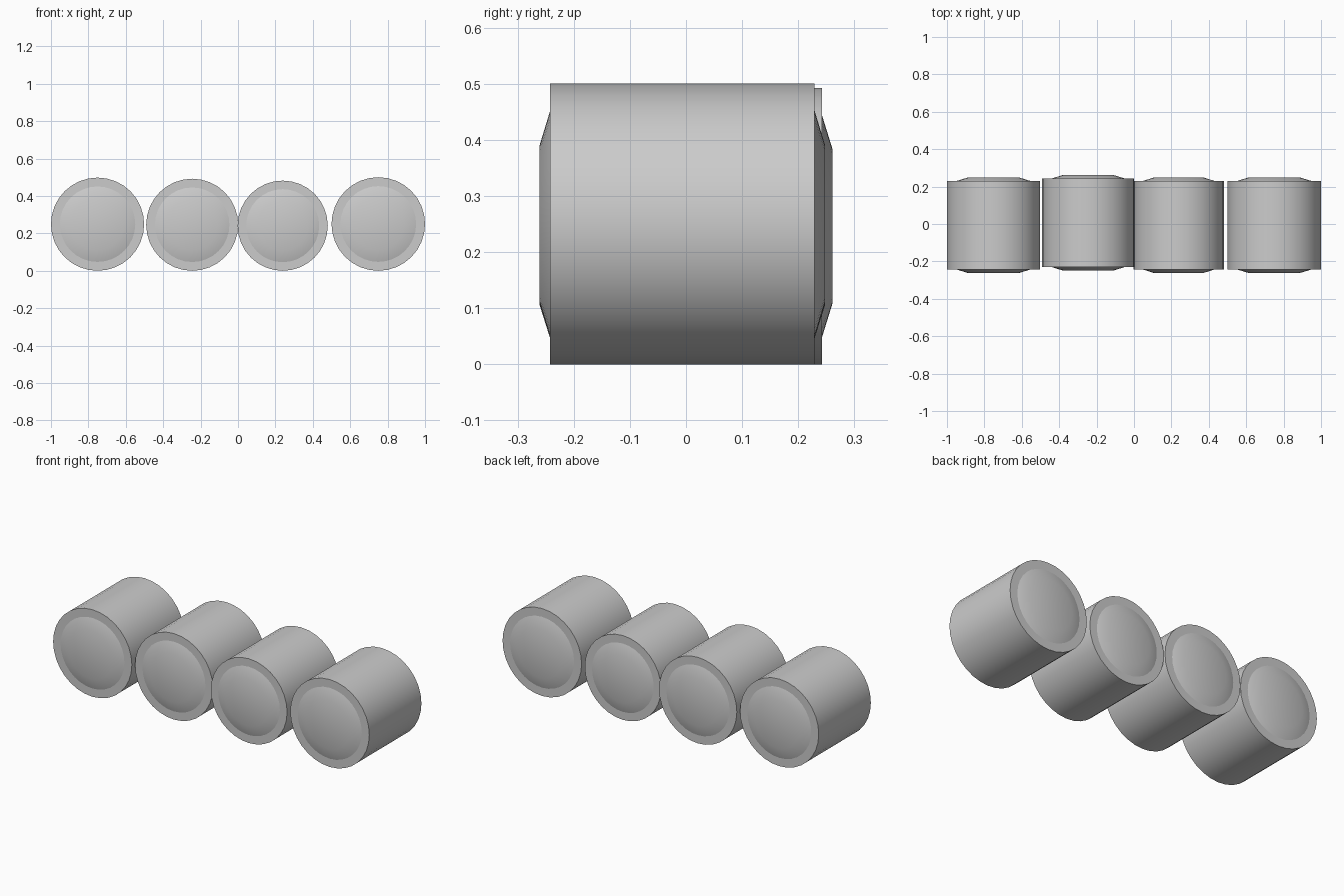
import bpy, bmesh
from math import sin, cos, tau

if "Cube" in bpy.data.objects:
    bpy.data.objects.remove(bpy.data.objects["Cube"])

SEGMENTS = 32
LENGTH, CAP = 0.471, 0.019   # body length and end-cap bulge


def roller(name, x, radius, y_front):
    """Drum lying along y, with a flat rim and a raised smooth cap on each end."""
    y0, y1 = y_front, y_front + LENGTH
    profile = [(0.56, y0 - CAP), (0.81, y0), (1.0, y0),
               (1.0, y1), (0.81, y1), (0.56, y1 + CAP)]
    bm = bmesh.new()
    rings = []
    for scale, y in profile:
        r = radius * scale
        rings.append([bm.verts.new((x + r * sin(tau * i / SEGMENTS), y,
                                    radius + r * cos(tau * i / SEGMENTS)))
                      for i in range(SEGMENTS)])
    for a, b in zip(rings, rings[1:]):
        for i in range(SEGMENTS):
            j = (i + 1) % SEGMENTS
            bm.faces.new((a[i], a[j], b[j], b[i]))
    # end faces as fans, so the shading stays smooth to the middle
    for ring, y in ((rings[0], y0 - CAP), (rings[-1], y1 + CAP)):
        centre = bm.verts.new((x, y, radius))
        for i in range(SEGMENTS):
            bm.faces.new((ring[i], ring[(i + 1) % SEGMENTS], centre))
    bmesh.ops.recalc_face_normals(bm, faces=bm.faces)
    # smooth faces, with sharp body rims and cap borders
    for f in bm.faces:
        f.smooth = True
    for ring in rings[1:5]:
        for i in range(SEGMENTS):
            bm.edges.get((ring[i], ring[(i + 1) % SEGMENTS])).smooth = False
    mesh = bpy.data.meshes.new(name)
    bm.to_mesh(mesh)
    bm.free()
    bpy.context.collection.objects.link(bpy.data.objects.new(name, mesh))


# four rollers in a row, slightly different sizes; the second sits further back
roller("roller_far_left", -0.751, 0.249, -0.242)
roller("roller_mid_left", -0.245, 0.246, -0.229)
roller("roller_mid_right", 0.239, 0.241, -0.242)
roller("roller_far_right", 0.750, 0.250, -0.242)
